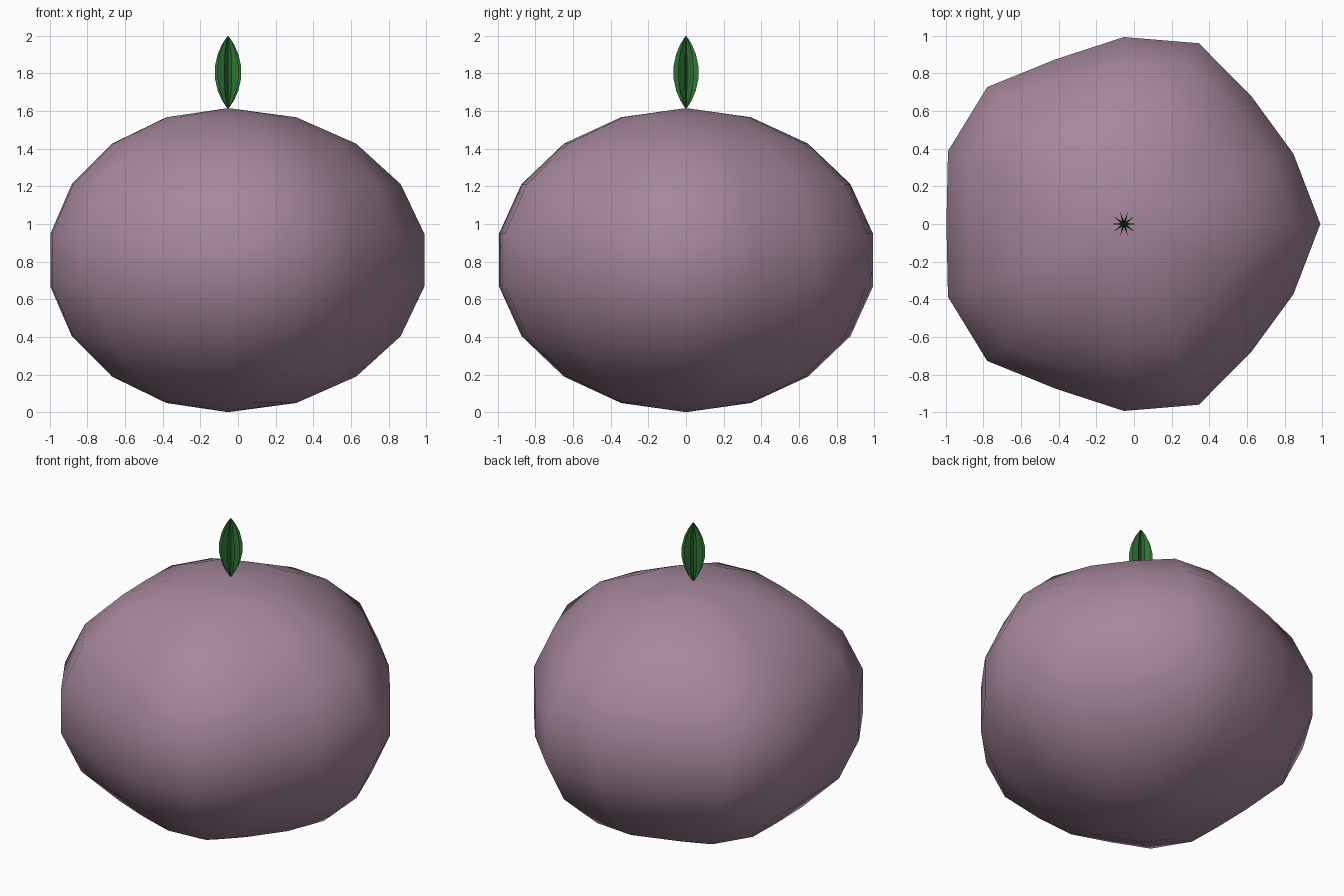
import bpy, bmesh, math

default = bpy.data.objects.get("Cube")
if default:
    bpy.data.objects.remove(default, do_unlink=True)


def make_material(name, colour):
    mat = bpy.data.materials.new(name)
    mat.use_nodes = True
    mat.diffuse_color = (*colour, 1)
    bsdf = next(n for n in mat.node_tree.nodes if n.type == "BSDF_PRINCIPLED")
    bsdf.inputs["Base Color"].default_value = (*colour, 1)
    return mat


def lobed_solid(name, mat, centre, radius, half_height, segments, lobes, depth,
                taper=1, rings=9, smooth_angle=math.pi):
    """Closed round form whose cross-section swells into a number of lobes."""
    bm = bmesh.new()
    bmesh.ops.create_uvsphere(bm, u_segments=segments, v_segments=rings, radius=1)
    for v in bm.verts:
        angle = math.atan2(v.co.y, v.co.x)
        flat = math.hypot(v.co.x, v.co.y)
        r = radius * flat ** taper * (1 + depth * math.cos(lobes * angle))
        v.co = (r * math.cos(angle), r * math.sin(angle), v.co.z * half_height)
    mesh = bpy.data.meshes.new(name)
    bm.to_mesh(mesh)
    bm.free()
    mesh.materials.append(mat)
    obj = bpy.data.objects.new(name, mesh)
    obj.location = centre
    bpy.context.collection.objects.link(obj)
    bpy.ops.object.select_all(action="DESELECT")
    obj.select_set(True)
    bpy.context.view_layer.objects.active = obj
    if smooth_angle >= math.pi:
        bpy.ops.object.shade_smooth()
    else:
        bpy.ops.object.shade_smooth_by_angle(angle=smooth_angle)
    return obj


mauve = make_material("mauve skin", (0.38, 0.24, 0.33))
green = make_material("leaf green", (0.03, 0.18, 0.035))

# Squashed fruit body with five soft lobes
lobed_solid("fruit_body", mauve, (-0.053, 0, 0.808), 1.009, 0.808,
            segments=16, lobes=5, depth=0.05)

# Ribbed, pointed sprout standing on the body
lobed_solid("sprout", green, (-0.053, 0, 1.806), 0.044, 0.194,
            segments=20, lobes=10, depth=0.62, taper=1.8,
            smooth_angle=math.radians(40))
